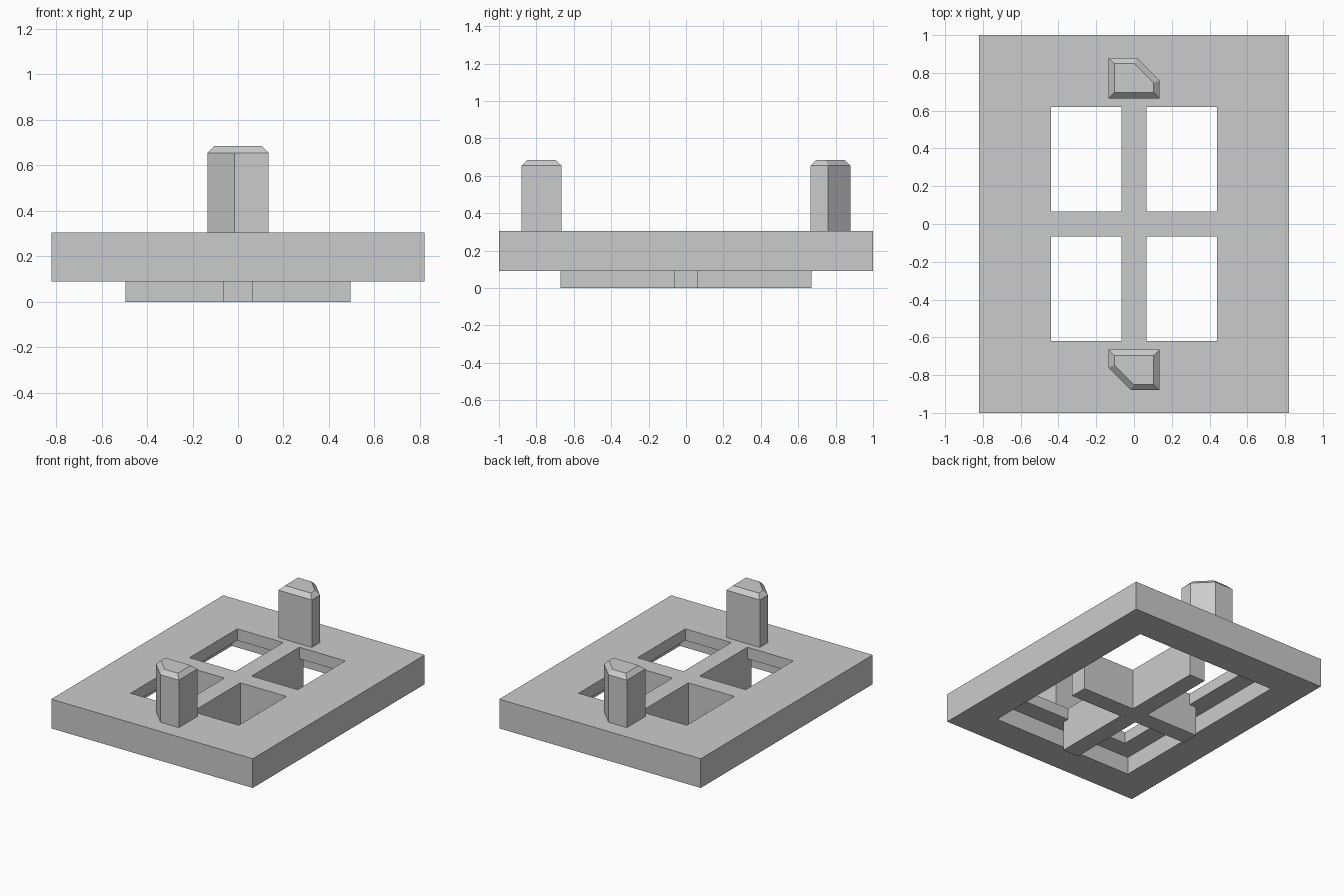
import bpy, bmesh
from mathutils import Matrix, Vector

cube = bpy.data.objects.get("Cube")
if cube:
    bpy.data.objects.remove(cube, do_unlink=True)

grey = bpy.data.materials.new("light_grey")
grey.use_nodes = True
colour = (0.6, 0.6, 0.6, 1)
grey.diffuse_color = colour
grey.node_tree.nodes["Principled BSDF"].inputs["Base Color"].default_value = colour


def prism(name, outline, z0, z1, chamfer=0):
    """Extrude a flat outline upward, with an optional chamfered top."""
    bm = bmesh.new()
    base = bm.faces.new([bm.verts.new((x, y, z0)) for x, y in outline])
    rise = z1 - z0 - chamfer
    out = bmesh.ops.extrude_face_region(bm, geom=[base], use_keep_orig=True)
    verts = [g for g in out["geom"] if isinstance(g, bmesh.types.BMVert)]
    top = [g for g in out["geom"] if isinstance(g, bmesh.types.BMFace)]
    bmesh.ops.translate(bm, verts=verts, vec=Vector((0, 0, rise)))
    bmesh.ops.recalc_face_normals(bm, faces=bm.faces)
    if chamfer:
        bmesh.ops.inset_individual(bm, faces=top, thickness=chamfer,
                                   depth=chamfer, use_even_offset=True)
    mesh = bpy.data.meshes.new(name)
    bm.to_mesh(mesh)
    bm.free()
    mesh.materials.append(grey)
    obj = bpy.data.objects.new(name, mesh)
    bpy.context.collection.objects.link(obj)
    return obj


def rect(x0, x1, y0, y1):
    return [(x0, y0), (x1, y0), (x1, y1), (x0, y1)]


def cut(target, cutter):
    mod = target.modifiers.new("cut", "BOOLEAN")
    mod.operation = "DIFFERENCE"
    mod.solver = "EXACT"
    mod.object = cutter
    bpy.context.view_layer.objects.active = target
    bpy.ops.object.modifier_apply(modifier=mod.name)
    bpy.data.objects.remove(cutter, do_unlink=True)


# Base plate, hollowed from below and pierced by four windows
BOTTOM, ROOF, TOP = 0.09, 0.22, 0.305
BAR = 0.065
plate = prism("base_plate", rect(-0.82, 0.82, -1, 1), BOTTOM, TOP)
cut(plate, prism("cavity_cutter", rect(-0.58, 0.58, -0.757, 0.757), -0.1, ROOF))
for sx in (-1, 1):
    for sy in (-1, 1):
        xs = sorted((sx * BAR, sx * 0.44))
        ys = sorted((sy * BAR, sy * 0.62))
        cut(plate, prism("window_cutter", rect(*xs, *ys), 0.1, 0.5))

# Cross-shaped rib hanging below the plate
ARM_X, ARM_Y = 0.495, 0.67
quarter = [(ARM_X, BAR), (BAR, BAR), (BAR, ARM_Y)]
cross = (quarter + [(-x, y) for x, y in reversed(quarter)]
         + [(-x, -y) for x, y in quarter]
         + [(x, -y) for x, y in reversed(quarter)])
prism("cross_rib", cross, 0, ROOF)

# Two pegs with one cut corner each, turned half a turn from one another
peg = [(-0.135, -0.665), (-0.135, -0.76), (-0.015, -0.88),
       (0.135, -0.88), (0.135, -0.665)]
prism("front_peg", peg, TOP, 0.685, 0.031)
prism("back_peg", [(-x, -y) for x, y in peg], TOP, 0.685, 0.031)
